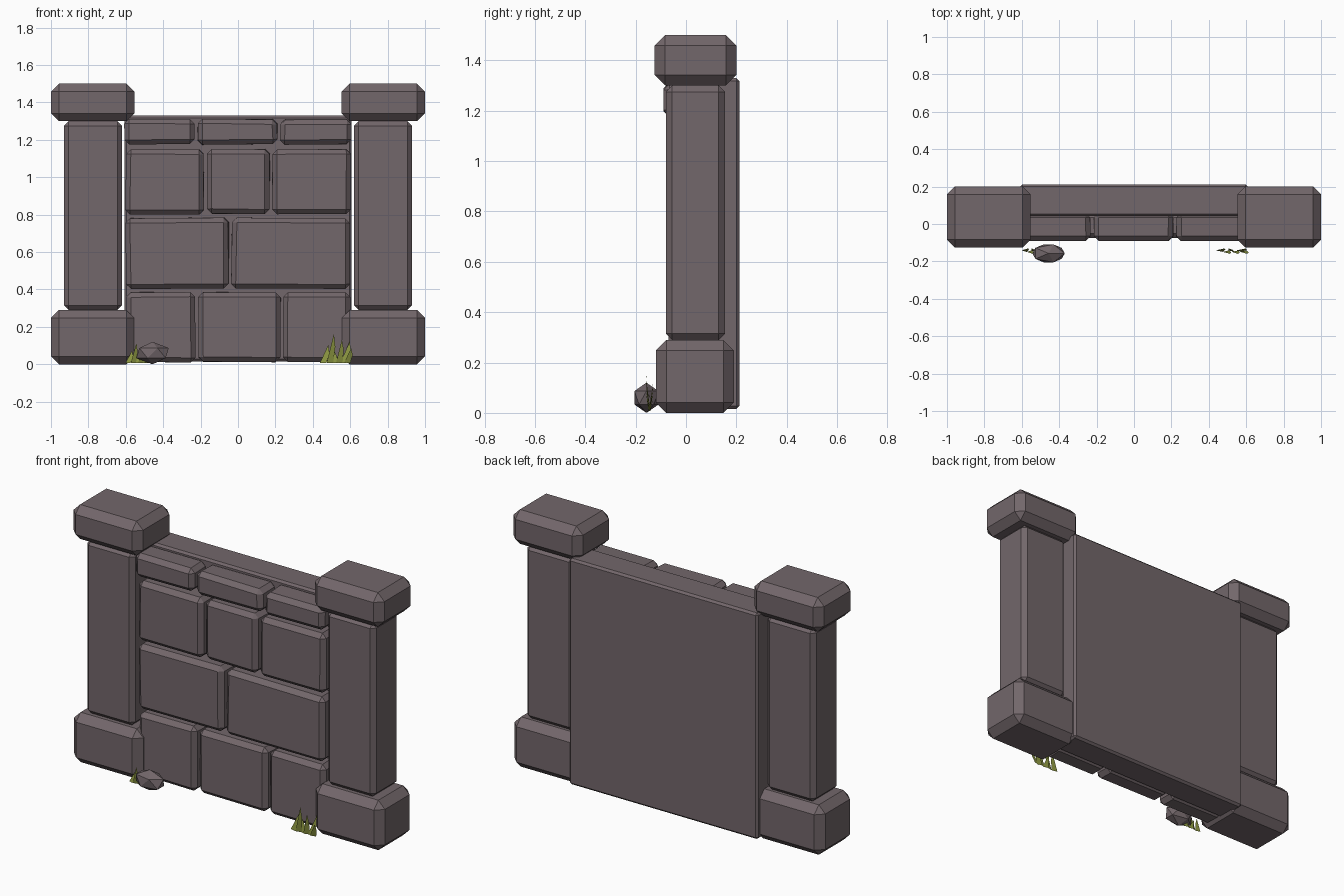
import bpy, bmesh, random
from mathutils import Vector

random.seed(4)
cube = bpy.data.objects.get("Cube")
if cube:
    bpy.data.objects.remove(cube, do_unlink=True)


def material(name, rgb):
    m = bpy.data.materials.new(name)
    m.use_nodes = True
    m.diffuse_color = (*rgb, 1)
    bsdf = m.node_tree.nodes["Principled BSDF"]
    bsdf.inputs["Base Color"].default_value = (*rgb, 1)
    bsdf.inputs["Roughness"].default_value = 0.9
    return m


stone = material("mauve_stone", (0.17, 0.135, 0.145))
grass = material("grass_green", (0.25, 0.29, 0.05))


def finish(name, bm, mat):
    mesh = bpy.data.meshes.new(name)
    bm.to_mesh(mesh)
    bm.free()
    mesh.materials.append(mat)
    obj = bpy.data.objects.new(name, mesh)
    bpy.context.collection.objects.link(obj)
    return obj


def block(name, low, high, chamfer, jitter=0.0):
    """Chamfered stone block between two corners, optionally uneven."""
    low, high = Vector(low), Vector(high)
    bm = bmesh.new()
    bmesh.ops.create_cube(bm, size=1)
    for v in bm.verts:
        v.co = (low + high) / 2 + v.co * (high - low)
        v.co.x += random.uniform(-jitter, jitter)
        v.co.z += random.uniform(-jitter, jitter)
    bmesh.ops.bevel(bm, geom=bm.edges[:], offset=chamfer, segments=1,
                    affect='EDGES', profile=0.5)
    return finish(name, bm, stone)


# Backing slab
block("back_slab", (-0.608, 0.042, 0.015), (0.608, 0.212, 1.33), 0.012)

# Courses of face stones: bottom, top, front depth, vertical joints
courses = [
    (0.012, 0.385, -0.07, [-0.608, -0.222, 0.235, 0.608]),
    (0.405, 0.782, -0.075, [-0.608, -0.042, 0.608]),
    (0.803, 1.15, -0.075, [-0.608, -0.173, 0.178, 0.608]),
    (1.177, 1.31, -0.09, [-0.615, -0.226, 0.217, 0.612]),
]
for row, (z0, z1, front, joints) in enumerate(courses, 1):
    for col, (x0, x1) in enumerate(zip(joints, joints[1:]), 1):
        block(f"face_stone_{row}_{col}", (x0 + 0.008, front, z0),
              (x1 - 0.008, 0.06, z1), 0.025, 0.004)

# Pillars with base and cap on both sides
for side, s in (("left", 1), ("right", -1)):
    def pillar_part(name, inner, outer, ys, zs, chamfer):
        xs = sorted((s * inner, s * outer))
        block(f"{side}_{name}", (xs[0], ys[0], zs[0]),
              (xs[1], ys[1], zs[1]), chamfer)

    pillar_part("pillar_base", 0.555, 1, (-0.12, 0.19), (0, 0.29), 0.042)
    pillar_part("pillar_shaft", 0.62, 0.93, (-0.08, 0.155), (0.29, 1.30), 0.025)
    pillar_part("pillar_cap", 0.553, 1, (-0.125, 0.20), (1.30, 1.50), 0.042)

# Loose faceted rock
bm = bmesh.new()
bmesh.ops.create_icosphere(bm, subdivisions=1, radius=1)
for v in bm.verts:
    v.co = Vector((-0.457 + v.co.x * 0.097, -0.157 + v.co.y * 0.056,
                   0.06 + v.co.z * 0.06))
finish("loose_rock", bm, stone)


def tuft(name, x, y, width, height):
    """Fan of flat pointed blades."""
    bm = bmesh.new()
    # Blade root, tip offset and tip height as fractions
    blades = [(0.08, 0.18, 0.62), (0.3, 0.14, 1.0), (0.48, -0.08, 0.5),
              (0.6, 0.1, 0.8), (0.74, 0.22, 0.75), (0.86, 0.14, 0.5)]
    for i, (root, lean, tall) in enumerate(blades):
        cx = x + root * width
        dy = 0.008 * (-1) ** i
        pts = [(cx - 0.09 * width, y + dy / 2, 0.008),
               (cx + 0.12 * width, y - dy / 2, 0.008),
               (cx + (lean * 0.7 + 0.09) * width, y + dy, 0.008 + tall * height * 0.55),
               (cx + lean * width, y + dy * 1.8, 0.008 + tall * height)]
        bm.faces.new([bm.verts.new(p) for p in pts])
    return finish(name, bm, grass)


# Grass at the foot of the wall
tuft("left_grass", 0.44, -0.145, 0.165, 0.155)
tuft("right_grass", -0.6, -0.145, 0.13, 0.105)
